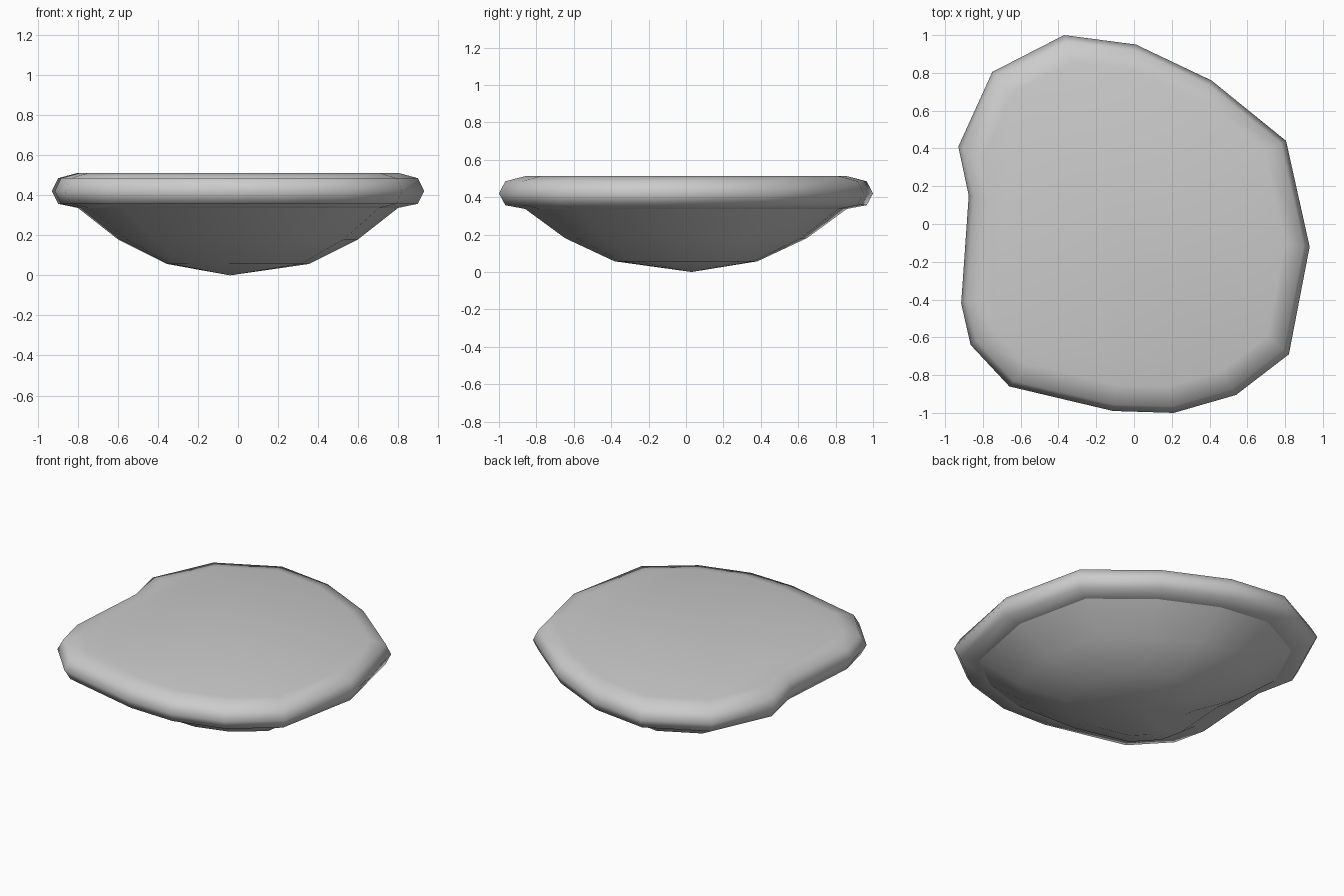
import bpy, bmesh

if "Cube" in bpy.data.objects:
    bpy.data.objects.remove(bpy.data.objects["Cube"])

# Irregular outline seen from above, counter-clockwise
OUTLINE = [(0.93, -0.12), (0.805, 0.44), (0.41, 0.76), (0.01, 0.95), (-0.37, 1.0),
           (-0.75, 0.805), (-0.93, 0.41), (-0.875, 0.15), (-0.915, -0.42),
           (-0.865, -0.64), (-0.66, -0.86), (-0.11, -0.99), (0.21, -1.0),
           (0.54, -0.905), (0.82, -0.69)]


def stack(name, rings, cap_top=False, tip=None):
    """Bridge scaled copies of the outline; rings are (scale, z), bottom to top."""
    bm = bmesh.new()
    loops = [[bm.verts.new((x * s, y * s, z)) for x, y in OUTLINE] for s, z in rings]
    n = len(OUTLINE)
    for low, high in zip(loops, loops[1:]):
        for i in range(n):
            j = (i + 1) % n
            bm.faces.new((low[i], low[j], high[j], high[i]))
    if cap_top:
        bm.faces.new(loops[-1])
    if tip:
        point = bm.verts.new(tip)
        for i in range(n):
            bm.faces.new((point, loops[0][(i + 1) % n], loops[0][i]))
    mesh = bpy.data.meshes.new(name)
    bm.to_mesh(mesh)
    bm.free()
    for poly in mesh.polygons:
        poly.use_smooth = True
    obj = bpy.data.objects.new(name, mesh)
    bpy.context.collection.objects.link(obj)
    return obj


# Flat-topped slab with a rounded rim
stack("top_slab", [(0.86, 0.337), (0.966, 0.357), (1.0, 0.42), (0.966, 0.485), (0.86, 0.512)],
      cap_top=True)

# Tapering underside, separate so the seam under the rim stays crisp
stack("underside", [(0.382, 0.057), (0.645, 0.18), (0.86, 0.337)], tip=(-0.04, 0.03, 0.0))
